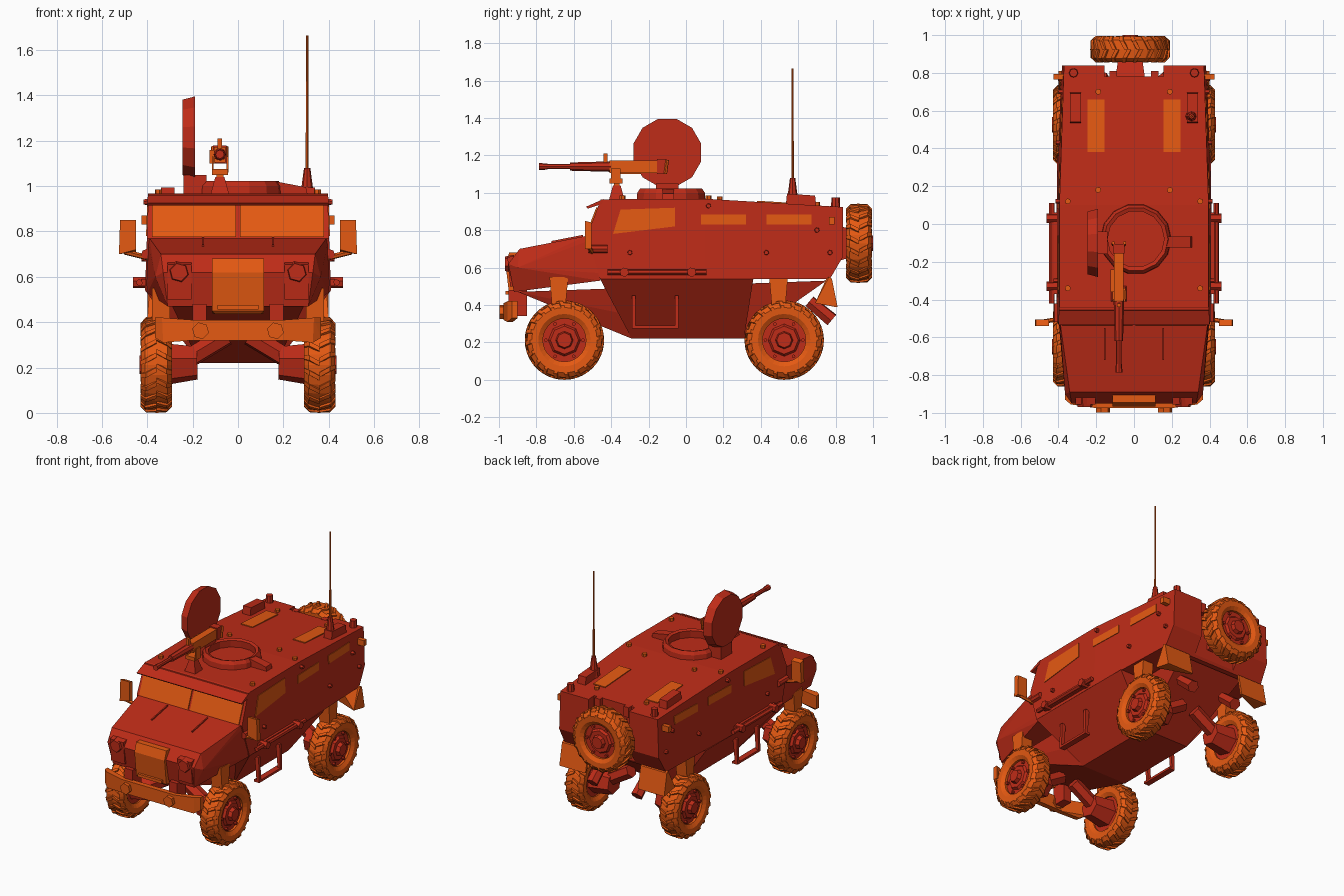
import bpy, bmesh
from math import sin, cos, pi
from mathutils import Vector


def material(name, rgb):
    m = bpy.data.materials.new(name)
    m.diffuse_color = (*rgb, 1)
    return m


RED = material("red_paint", (0.52, 0.025, 0.009))
ORANGE = material("orange_paint", (0.78, 0.1, 0.006))


def finish(name, bm, mat):
    bmesh.ops.recalc_face_normals(bm, faces=bm.faces)
    me = bpy.data.meshes.new(name)
    bm.to_mesh(me)
    bm.free()
    me.materials.append(mat)
    ob = bpy.data.objects.new(name, me)
    bpy.context.collection.objects.link(ob)
    return ob


def add_hull(bm, pts):
    vs = [bm.verts.new(p) for p in pts]
    r = bmesh.ops.convex_hull(bm, input=vs)
    junk = [v for v in r["geom_interior"] if isinstance(v, bmesh.types.BMVert)]
    bmesh.ops.delete(bm, geom=junk, context='VERTS')


def hull(name, pts, mat=RED, mirror=False):
    bm = bmesh.new()
    add_hull(bm, list(pts) + ([(-x, y, z) for x, y, z in pts] if mirror else []))
    bmesh.ops.dissolve_limit(bm, angle_limit=0.01, verts=bm.verts, edges=bm.edges)
    return finish(name, bm, mat)


def box(name, x, y, z, mat=RED):
    return hull(name, [(a, b, c) for a in x for b in y for c in z], mat)


def circle(p, axis, r, n):
    axis = Vector(axis).normalized()
    u = axis.orthogonal().normalized()
    w = axis.cross(u)
    return [Vector(p) + u * r * cos(2 * pi * i / n) + w * r * sin(2 * pi * i / n) for i in range(n)]


def cyl(name, a, b, r0, r1=None, n=8, mat=RED):
    d = Vector(b) - Vector(a)
    return hull(name, circle(a, d, r0, n) + circle(b, d, r0 if r1 is None else r1, n), mat)


def lathe(bm, prof, n, mat_tf):
    rings = [[bm.verts.new(mat_tf(o, r * cos(2 * pi * i / n), r * sin(2 * pi * i / n)))
              for i in range(n)] for o, r in prof]
    for k in range(len(rings)):
        a, b = rings[k], rings[(k + 1) % len(rings)]
        for i in range(n):
            bm.faces.new((a[i], a[(i + 1) % n], b[(i + 1) % n], b[i]))


def side_x(y, z):
    return 0.41 - 0.035 * (z - 0.54) - max(0, y - 0.1) * 0.035


def roof_z(y):
    return 0.968 - 0.06 * max(0, y - 0.1)


# cabin, with a recess in the rear wall behind the spare wheel
outline = [(-0.53, 0.77), (-0.455, 0.965), (0.1, 0.968), (0.1, 0.54), (0.84, roof_z(0.84)),
           (0.84, 0.66), (0.77, 0.54), (-0.46, 0.54)]
cabin = hull("cabin", [(side_x(y, z), y, z) for y, z in outline], mirror=True)
cutter = box("rear_recess_cutter", (-0.155, 0.155), (0.78, 1.0), (0.4, 1.1))
cutter.hide_render = True
cutter.hide_set(True)
cut = cabin.modifiers.new("recess", 'BOOLEAN')
cut.object, cut.operation, cut.solver = cutter, 'DIFFERENCE', 'EXACT'

# hood, visor, belly and keel
hull("hood", [(0.40, -0.45, 0.77), (0.39, -0.53, 0.77), (0.34, -0.89, 0.70), (0.33, -0.95, 0.62),
              (0.31, -0.92, 0.47), (0.40, -0.46, 0.53), (0.405, -0.45, 0.57), (0.365, -0.9, 0.6)], mirror=True)
hull("visor", [(0.40, -0.535, 0.925), (0.40, -0.525, 0.915), (0.397, -0.44, 0.967), (0.397, -0.45, 0.94)], mirror=True)
hull("belly", [(0.41, -0.46, 0.54), (0.408, 0.36, 0.54), (0.17, -0.29, 0.22), (0.17, 0.31, 0.22)], mirror=True)
hull("keel", [(0.17, -0.29, 0.22), (0.17, 0.31, 0.22), (0.29, -0.9, 0.47), (0.24, 0.75, 0.53)], mirror=True)

# nose: grille, bumper
hull("grille", [(0.115, -0.945, 0.68), (0.115, -0.965, 0.62), (0.115, -0.945, 0.45), (0.1, -0.93, 0.435),
                (0.115, -0.9, 0.68), (0.115, -0.9, 0.44)], ORANGE, True)
box("grille_lip", (-0.09, 0.09), (-0.965, -0.93), (0.455, 0.475), ORANGE)
hull("bumper", [(x, y, z) for x, y in ((0.2, -0.975), (0.2, -0.94)) for z in (0.32, 0.41)], ORANGE, True)

# wheel mesh: tyre, chevron lugs
wheel_parts = []
bm = bmesh.new()
lathe(bm, [(-0.05, 0.115), (-0.066, 0.14), (-0.068, 0.175), (-0.05, 0.2), (0, 0.203), (0.05, 0.2),
           (0.068, 0.175), (0.066, 0.14), (0.05, 0.115)], 28, lambda o, a, b: (o, a, b))
for i in range(20):
    for s in (1, -1):
        a0 = 2 * pi * (i + (0.25 if s < 0 else 0)) / 20
        pts = []
        for o, da, r in ((0, 0.16, 0.212), (0.045, 0.04, 0.21), (0.069, 0, 0.185)):
            for w in (0, 0.1):
                for rr in (r, r - 0.015):
                    a = a0 + da + w
                    pts.append((s * o, rr * cos(a), rr * sin(a)))
        add_hull(bm, pts)
wheel_parts.append(finish("tyre", bm, ORANGE))

# wheel mesh: rim, hub and bolts
bm = bmesh.new()
add_hull(bm, circle((-0.04, 0, 0), (1, 0, 0), 0.12, 16) + circle((0.035, 0, 0), (1, 0, 0), 0.12, 16))
add_hull(bm, circle((0.03, 0, 0), (1, 0, 0), 0.09, 8) + circle((0.05, 0, 0), (1, 0, 0), 0.075, 8))
add_hull(bm, circle((0.04, 0, 0), (1, 0, 0), 0.05, 8) + circle((0.075, 0, 0), (1, 0, 0), 0.04, 8))
for i in range(6):
    y, z = 0.1 * cos(i * pi / 3), 0.1 * sin(i * pi / 3)
    add_hull(bm, circle((0.03, y, z), (1, 0, 0), 0.01, 6) + circle((0.05, y, z), (1, 0, 0), 0.01, 6))
wheel_parts.append(finish("rim", bm, RED))

spots = [("front_right", (0.36, -0.65, 0.212), 0), ("rear_right", (0.36, 0.525, 0.212), 0),
         ("front_left", (-0.36, -0.65, 0.212), pi), ("rear_left", (-0.36, 0.525, 0.212), pi),
         ("spare", (-0.02, 0.925, 0.73), pi / 2)]
for label, loc, rot in spots:
    for part in wheel_parts:
        ob = part if label == "front_right" else bpy.data.objects.new(part.name, part.data)
        if label != "front_right":
            bpy.context.collection.objects.link(ob)
            ob.name = part.name.replace("front_right_", label + "_")
        else:
            ob.name = label + "_" + part.name
        ob.location, ob.rotation_euler[2] = loc, rot
hull("spare_mount", [(x, y, z) for x, y, z in ((-0.1, 0.76, 0.62), (0.06, 0.76, 0.62), (-0.1, 0.76, 0.84),
     (0.06, 0.76, 0.84), (-0.08, 0.9, 0.66), (0.04, 0.9, 0.66), (-0.08, 0.9, 0.8), (0.04, 0.9, 0.8))])

# parts repeated on both sides
for s, side in ((1, "right_"), (-1, "left_")):
    def sx(pts):
        return [(s * x, y, z) for x, y, z in pts]

    def spair(a, b):
        return (s * a, s * b)

    # windows
    hull(side + "windshield", sx([(x, -0.53 + (z - 0.77) * 0.385 + d, z) for x in (0.008, 0.38)
         for z in (0.775, 0.92) for d in (-0.008, 0.02)]), ORANGE)
    for nm, quad in (("door_window", [(-0.39, 0.78), (-0.35, 0.91), (-0.06, 0.92), (-0.06, 0.82)]),
                     ("mid_window", [(0.08, 0.83), (0.08, 0.885), (0.32, 0.885), (0.32, 0.83)]),
                     ("rear_window", [(0.43, 0.83), (0.43, 0.885), (0.67, 0.885), (0.67, 0.83)])):
        hull(side + nm, sx([(side_x(y, z) + d, y, z) for y, z in quad for d in (-0.02, 0.004)]), ORANGE)
    hull(side + "roof_hatch", sx([(x, y, roof_z(y) + d) for x in (0.155, 0.245) for y in (0.38, 0.66)
         for d in (-0.01, 0.006)]), ORANGE)

    # headlights and bumper ends
    hull(side + "lamp_housing", sx([(x, y, z) for x in (0.205, 0.31) for y, z in
         ((-0.955, 0.655), (-0.94, 0.5), (-0.88, 0.67), (-0.88, 0.5))]))
    cyl(side + "headlight", (s * 0.26, -0.92, 0.62), (s * 0.26, -0.968, 0.62), 0.05, 0.04, 6)
    hull(side + "bumper_end", sx([(x, y + d, z) for x, y, z in ((0.2, -0.975, 0.32), (0.2, -0.975, 0.41),
         (0.33, -0.955, 0.31), (0.335, -0.955, 0.42), (0.365, -0.93, 0.33), (0.365, -0.93, 0.42)) for d in (0, 0.03)]), ORANGE)
    cyl(side + "bumper_lamp", (s * 0.165, -0.93, 0.362), (s * 0.165, -0.998, 0.362), 0.038, n=6, mat=ORANGE)
    box(side + "bumper_bracket", spair(0.14, 0.2), (-0.95, -0.85), (0.34, 0.48))

    # mirrors and door handle
    hull(side + "mirror", sx([(x, y, z) for x, y, z in ((0.45, -0.54, 0.72), (0.525, -0.54, 0.7), (0.45, -0.54, 0.85),
         (0.52, -0.54, 0.85), (0.45, -0.505, 0.71), (0.525, -0.505, 0.7), (0.45, -0.505, 0.84), (0.52, -0.505, 0.84))]), ORANGE)
    cyl(side + "mirror_arm", (s * 0.38, -0.5, 0.68), (s * 0.5, -0.52, 0.71), 0.012, n=6, mat=ORANGE)
    cyl(side + "door_handle", (s * 0.405, -0.52, 0.7), (s * 0.405, -0.42, 0.7), 0.022, n=8)

    # side rail with mounts
    cyl(side + "side_rail", (s * 0.435, -0.42, 0.575), (s * 0.435, 0.11, 0.575), 0.015, n=6)
    for y in (-0.33, 0.03):
        cyl(side + "rail_mount", (s * 0.4, y, 0.575), (s * 0.462, y, 0.575), 0.026, n=6)
    box(side + "rail_plate", spair(0.4, 0.425), (-0.37, 0.06), (0.56, 0.59))

    # step loop below the door
    for y in (-0.28, -0.05):
        hull(side + "step_strut", sx([(x, y + d, z) for x, z in ((0.33, 0.45), (0.36, 0.45), (0.345, 0.28), (0.365, 0.28))
             for d in (-0.01, 0.01)]))
    box(side + "step_tread", spair(0.325, 0.365), (-0.29, -0.04), (0.275, 0.29))

    # suspension: hubs, axle arms, struts
    for y in (-0.65, 0.525):
        cyl(side + "hub_carrier", (s * 0.18, y, 0.22), (s * 0.32, y, 0.215), 0.075, 0.095, 6)
        cyl(side + "axle_arm", (s * 0.05, y, 0.34), (s * 0.25, y, 0.22), 0.045, n=6)
        hull(side + "strut", sx([(x, y - 0.03 + d, z) for x in (0.3, 0.38) for d, z in
             ((-0.05, 0.55), (0.05, 0.55), (-0.035, 0.38), (0.035, 0.38))]), ORANGE)

    # rear mudflaps, exhausts, tail lights
    hull(side + "mudflap", sx([(x, y, z) for x in (0.2, 0.4) for y, z in
         ((0.765, 0.55), (0.78, 0.54), (0.81, 0.39), (0.795, 0.39))] + [(0.4, 0.69, 0.41), (0.39, 0.75, 0.54)]), ORANGE)
    cyl(side + "exhaust", (s * 0.17, 0.66, 0.42), (s * 0.17, 0.78, 0.32), 0.035, 0.04, 6)
    box(side + "tail_light", spair(0.36, 0.425), (0.765, 0.795), (0.83, 0.87), ORANGE)

    # roof boxes, corner beacons and bolts
    hull(side + "roof_box", sx([(x, y, z) for x in (0.28, 0.34) for y, z in
         ((0.53, 0.9), (0.54, 0.995), (0.69, 0.985), (0.7, 0.9))]))
    cyl(side + "beacon", (s * 0.32, 0.8, 0.9), (s * 0.32, 0.8, 0.975), 0.026, 0.022, 8)
    box(side + "rear_hinge", spair(0.09, 0.13), (0.77, 0.81), (0.86, 0.93))
    for x, y in ((0.19, 0.7), (0.19, 0.18), (0.35, 0.12), (0.35, -0.34)):
        cyl(side + "roof_bolt", (s * x, y, 0.92), (s * x, y, roof_z(y) + 0.018), 0.016, n=6, mat=ORANGE)
    for y, z in ((-0.3, 0.68), (0.43, 0.68), (0.77, 0.68), (0.12, 0.93), (0.7, 0.8)):
        cyl(side + "side_bolt", (s * 0.35, y, z), (s * (side_x(y, z) + 0.02), y, z), 0.018, 0.012, 6)
    hull(side + "hood_rib", sx([(x, y, z) for x in (0.15, 0.158) for y, z in
         ((-0.55, 0.75), (-0.55, 0.775), (-0.72, 0.72), (-0.72, 0.742))]))

# turret ring, hinge block and open hatch
bm = bmesh.new()
lathe(bm, [(0.94, 0.19), (1.0, 0.185), (1.022, 0.17), (1.015, 0.15), (0.94, 0.155)], 14,
      lambda o, a, b: (0.01 + a, -0.08 + b, o))
finish("turret_ring", bm, RED)
hull("ring_block", [(x, y, z) for x, z in ((0.17, 0.95), (0.17, 1.02), (0.31, 0.95), (0.3, 0.995)) for y in (-0.125, -0.065)])
cyl("hatch", (-0.245, -0.1, 1.215), (-0.19, -0.1, 1.215), 0.172, 0.187, 12)
box("hatch_hinge", (-0.24, -0.14), (-0.16, -0.04), (0.96, 1.05))

# gun on pedestal
hull("gun_pedestal", [(-0.08 + x, -0.37 + y, z) for w, z in ((0.045, 0.95), (0.02, 1.04)) for x in (-w, w) for y in (-w, w)])
box("gun_post", (-0.095, -0.065), (-0.385, -0.355), (1.0, 1.06), ORANGE)
box("gun_cradle", (-0.115, -0.045), (-0.41, -0.34), (1.05, 1.075), ORANGE)
for x in (-0.115, -0.05):
    box("cradle_arm", (x, x + 0.008), (-0.4, -0.35), (1.06, 1.13), ORANGE)
box("gun_receiver", (-0.105, -0.055), (-0.41, -0.14), (1.105, 1.172), ORANGE)
box("ammo_box", (-0.125, -0.1), (-0.36, -0.24), (1.1, 1.16), ORANGE)
box("gun_sight", (-0.09, -0.07), (-0.44, -0.42), (1.12, 1.21), ORANGE)
cyl("gun_shroud", (-0.08, -0.62, 1.14), (-0.08, -0.4, 1.14), 0.022, 0.028, 8)
cyl("gun_barrel", (-0.08, -0.785, 1.14), (-0.08, -0.55, 1.14), 0.014, n=8)
cyl("gun_muzzle", (-0.08, -0.785, 1.14), (-0.08, -0.74, 1.14), 0.019, 0.016, 8)
box("gun_back_plate", (-0.11, -0.05), (-0.155, -0.105), (1.1, 1.18))
for x in (-0.11, -0.05):
    cyl("gun_grip", (x, -0.11, 1.1), (x, -0.1, 1.175), 0.009, n=6, mat=ORANGE)

# antenna
cyl("antenna_base", (0.305, 0.57, 0.92), (0.305, 0.57, 1.08), 0.035, 0.014, 8)
cyl("antenna_rod", (0.305, 0.57, 1.07), (0.305, 0.57, 1.665), 0.007, 0.005, 6, ORANGE)
